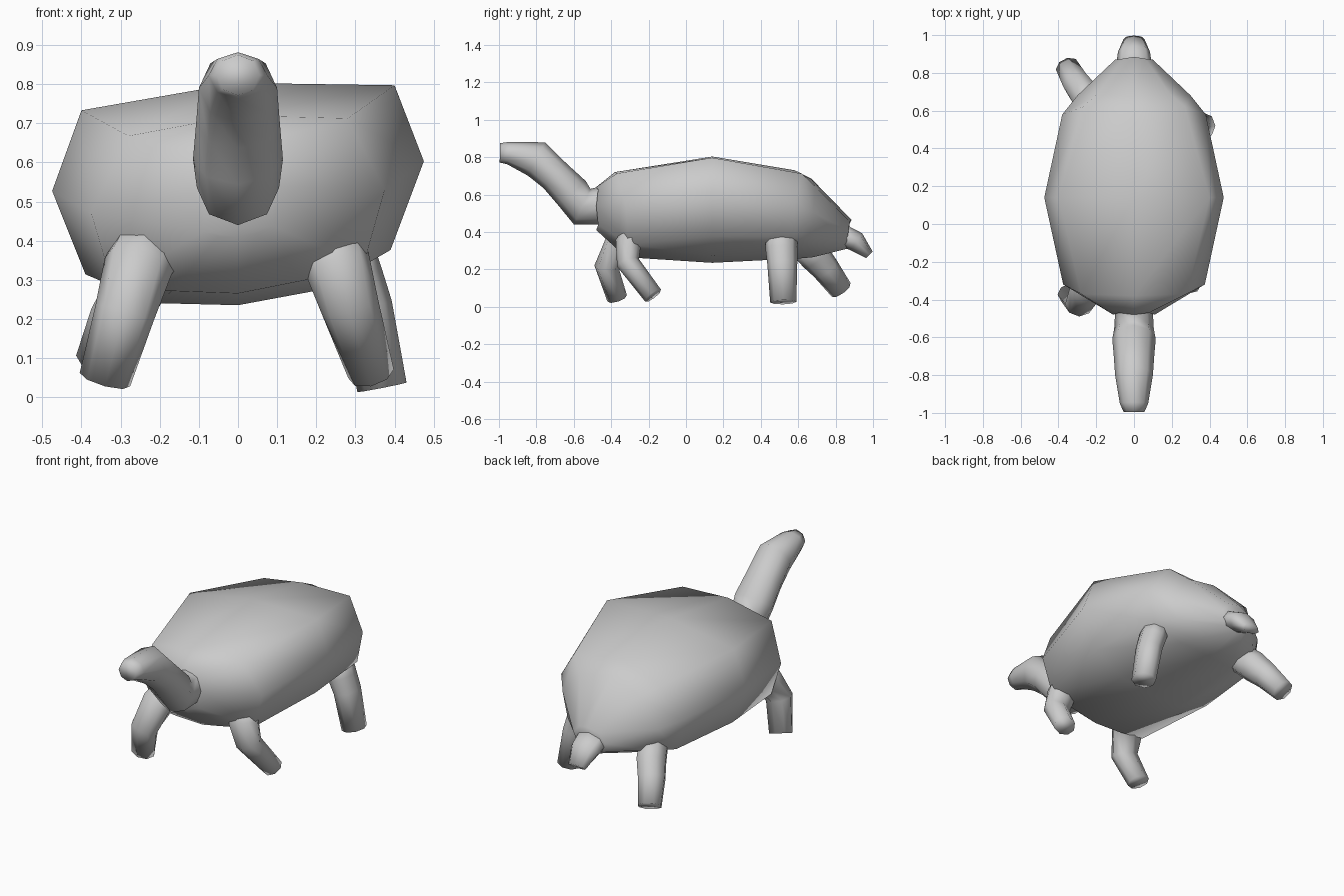
import bpy, bmesh, math
from mathutils import Vector

skin = bpy.data.materials.new("plain grey")
skin.diffuse_color = (0.6, 0.6, 0.6, 1)


def loft(name, rings):
    """Skin a list of equal-length point rings, cap both ends, shade smooth."""
    bm = bmesh.new()
    vs = [[bm.verts.new(p) for p in ring] for ring in rings]
    n = len(vs[0])
    for a, b in zip(vs, vs[1:]):
        for i in range(n):
            j = (i + 1) % n
            bm.faces.new((a[i], a[j], b[j], b[i]))
    bm.faces.new(vs[0])
    bm.faces.new(vs[-1])
    bmesh.ops.recalc_face_normals(bm, faces=bm.faces)
    for f in bm.faces:
        f.smooth = True
    me = bpy.data.meshes.new(name)
    bm.to_mesh(me)
    bm.free()
    me.materials.append(skin)
    ob = bpy.data.objects.new(name, me)
    bpy.context.collection.objects.link(ob)
    return ob


def tube(name, stations, sides=8):
    """Stations are (x, y, z, half width, half thickness) along a path."""
    pts = [Vector(s[:3]) for s in stations]
    rings = []
    for i, s in enumerate(stations):
        t = Vector()
        if i > 0:
            t += (pts[i] - pts[i - 1]).normalized()
        if i < len(pts) - 1:
            t += (pts[i + 1] - pts[i]).normalized()
        t.normalize()
        side = Vector((1, 0, 0))
        side = (side - t * side.dot(t)).normalized()
        up = side.cross(t)
        rings.append([pts[i] + side * s[3] * math.cos(a) + up * s[4] * math.sin(a)
                      for a in (math.tau * k / sides for k in range(sides))])
    return loft(name, rings)


# Body: half sections (top, shoulder, widest, rim, belly edge, belly middle),
# mirrored and rolled slightly to one side
ROLL = 0.08
half_sections = [
    [(0, -.48, .64), (.08, -.47, .62), (.11, -.48, .53), (.09, -.47, .43), (.05, -.47, .415), (0, -.48, .41)],
    [(0, -.38, .72), (.28, -.37, .69), (.375, -.32, .50), (.32, -.31, .31), (.17, -.32, .285), (0, -.32, .265)],
    [(0, .14, .803), (.40, .14, .765), (.475, .14, .565), (.39, .14, .345), (.20, .14, .256), (0, .14, .235)],
    [(0, .58, .73), (.27, .62, .69), (.38, .58, .52), (.345, .58, .345), (.17, .60, .28), (0, .63, .26)],
    [(0, .67, .685), (.19, .69, .63), (.30, .68, .48), (.27, .68, .35), (.13, .68, .29), (0, .68, .265)],
    [(0, .885, .465), (.06, .875, .45), (.10, .87, .40), (.08, .86, .345), (.05, .86, .325), (0, .86, .31)],
]
rings = []
for half in half_sections:
    ring = half + [(-x, y, z) for x, y, z in half[-2:0:-1]]
    rings.append([(x, y, z + ROLL * x) for x, y, z in ring])
loft("body", rings)

# Neck and head
tube("neck_and_head", [
    (0, -.40, .54, .10, .10),
    (0, -.47, .54, .10, .10),
    (0, -.555, .535, .105, .105),
    (0, -.61, .608, .115, .098),
    (0, -.70, .70, .107, .09),
    (0, -.80, .79, .10, .10),
    (0, -.95, .822, .075, .06),
    (0, -.995, .823, .055, .052)])

# Tail
tube("tail", [
    (0, .80, .40, .10, .06),
    (0, .91, .348, .085, .055),
    (0, .98, .278, .055, .025)])

# Legs: each in its own walking position
tube("front_left_leg", [
    (-.20, -.24, .42, .10, .08),
    (-.255, -.36, .335, .09, .08),
    (-.29, -.425, .215, .077, .065),
    (-.34, -.368, .045, .067, .055)])
tube("front_right_leg", [
    (.22, -.24, .42, .10, .08),
    (.255, -.31, .335, .085, .07),
    (.285, -.31, .235, .075, .062),
    (.34, -.176, .06, .06, .053)])
tube("rear_right_leg", [
    (.27, .51, .40, .07, .085),
    (.30, .51, .31, .07, .085),
    (.328, .515, .23, .067, .08),
    (.368, .52, .025, .064, .07)])
tube("rear_left_leg", [
    (-.22, .60, .36, .08, .08),
    (-.265, .69, .27, .08, .085),
    (-.305, .745, .205, .075, .075),
    (-.352, .83, .09, .065, .062)])
